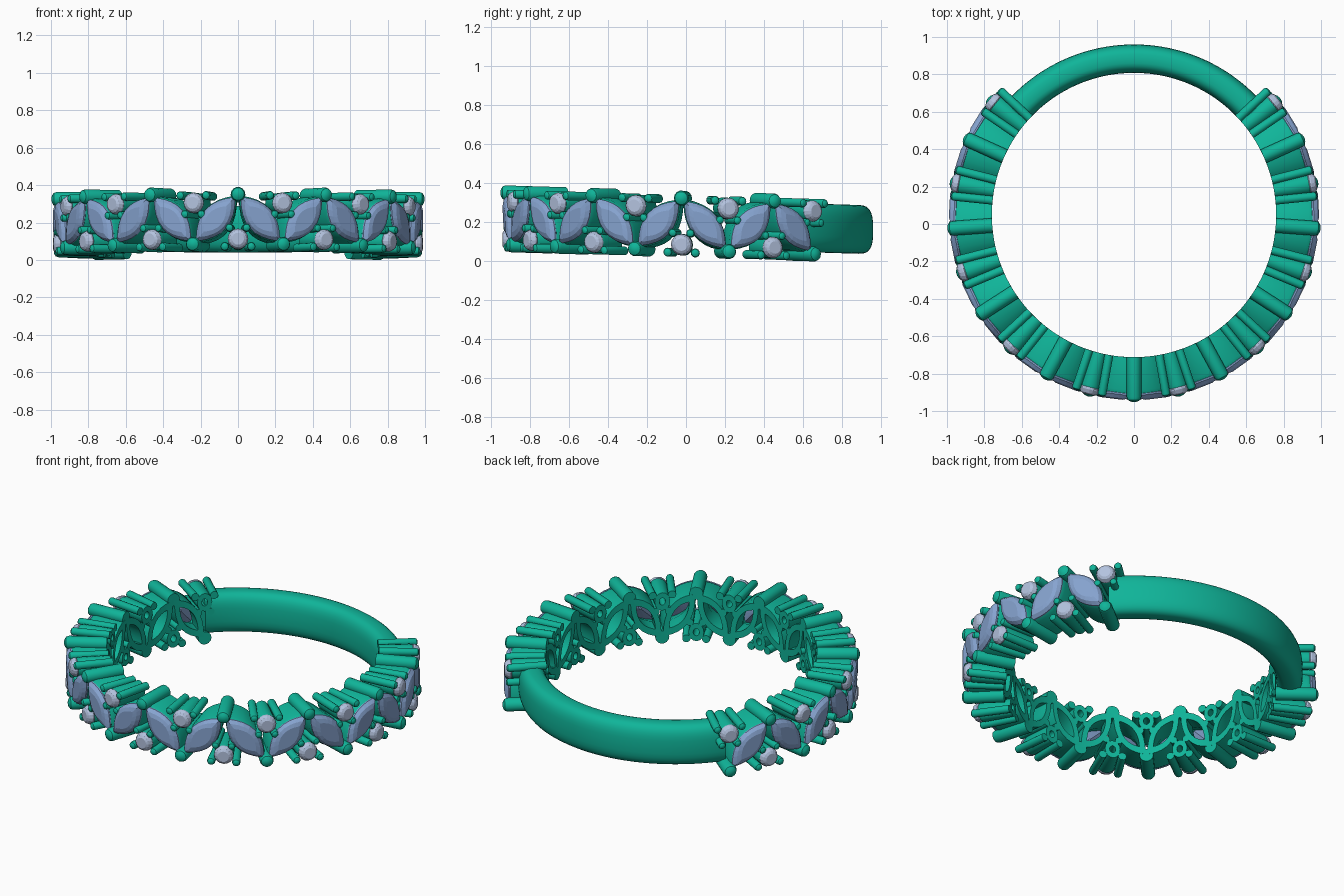
import bpy, bmesh
from math import sin, cos, pi, radians, copysign, hypot

if "Cube" in bpy.data.objects:
    bpy.data.objects.remove(bpy.data.objects["Cube"])

STEP = radians(14.3)      # angle between neighbouring beads
R_IN, R_OUT = 0.76, 0.955  # inside of the ring, top of the seats
TILT, MID, CY = 0.03, 0.1895, 0.048


def place(theta, u, v, r, wrap=False):
    """Local tangent u, height v, radius r at angle theta -> world."""
    if wrap:
        theta, u = theta + u / 0.96, 0
    x = r * sin(theta) + u * cos(theta)
    y = -r * cos(theta) + u * sin(theta)
    return (x, y + CY, MID + v - TILT * y)


def loft(bm, rings, closed=False):
    rows = [[bm.verts.new(p) for p in ring] for ring in rings]
    pairs = list(zip(rows, rows[1:]))
    if closed:
        pairs.append((rows[-1], rows[0]))
    else:
        bm.faces.new(rows[0])
        bm.faces.new(rows[-1])
    n = len(rows[0])
    for a, b in pairs:
        for i in range(n):
            j = (i + 1) % n
            bm.faces.new((a[i], a[j], b[j], b[i]))


def finish(bm, name, mat, smooth):
    bmesh.ops.recalc_face_normals(bm, faces=bm.faces)
    me = bpy.data.meshes.new(name)
    bm.to_mesh(me)
    bm.free()
    ob = bpy.data.objects.new(name, me)
    bpy.context.collection.objects.link(ob)
    me.materials.append(mat)
    if smooth:
        bpy.ops.object.select_all(action='DESELECT')
        ob.select_set(True)
        bpy.context.view_layer.objects.active = ob
        bpy.ops.object.shade_smooth_by_angle(angle=radians(35))


def material(name, rgb):
    m = bpy.data.materials.new(name)
    m.diffuse_color = (*rgb, 1)
    m.use_nodes = True
    m.node_tree.nodes["Principled BSDF"].inputs["Base Color"].default_value = m.diffuse_color
    return m


def circle(rad, n=16):
    return [(rad * cos(2 * pi * i / n), rad * sin(2 * pi * i / n)) for i in range(n)]


def leaf(a, b, direction=(1, 0), n=24):
    """Pointed oval of half length a and half width b along a direction."""
    dx, dy = direction
    pts = []
    for i in range(n):
        t = 2 * pi * i / n
        p, q = a * cos(t), b * sin(t) * abs(sin(t))
        pts.append((p * dx - q * dy, p * dy + q * dx))
    return pts


def tube(bm, theta, v, rad, r_end):
    """Radial post with a domed outer end."""
    prof = [(R_IN, 1), (r_end - 0.7 * rad, 1), (r_end - 0.3 * rad, 0.85),
            (r_end - 0.08 * rad, 0.5), (r_end, 0.15)]
    loft(bm, [[place(theta, p, v + q, r) for p, q in circle(rad * s, 14)] for r, s in prof])


def seat(bm, theta, v, shape):
    """Hollow radial cup; shape(k) gives outline number k."""
    prof = [(R_IN, 'hole'), (R_IN, 'base'), (R_OUT - 0.02, 'wall'), (R_OUT, 'lip'), (0.86, 'hole')]
    loft(bm, [[place(theta, p, v + q, r, True) for p, q in shape[k]] for r, k in prof], True)


def gem(bm, theta, v, outline, top):
    """Cut stone: pavilion, girdle, crown and flat table."""
    prof = [(0.885, 0.08), (top - 0.035, 1), (top - 0.027, 1), (top - 0.008, 0.82), (top, 0.58)]
    loft(bm, [[place(theta, p * s, v + q * s, r) for p, q in outline] for r, s in prof])


green = material("green_metal", (0.005, 0.46, 0.32))
blue = material("blue_stone", (0.24, 0.37, 0.63))
pale = material("pale_stone", (0.45, 0.54, 0.73))

# plain rounded band across the back
bm = bmesh.new()
rings = []
for i in range(65):
    th = radians(129 + 102 * i / 64)
    ring = []
    for j in range(32):
        t = 2 * pi * j / 32
        c, s = cos(t), sin(t)
        ring.append(place(th, 0, 0.125 * copysign(abs(s) ** 0.7, s),
                          0.836 + 0.076 * copysign(abs(c) ** 0.7, c)))
    rings.append(ring)
loft(bm, rings)
finish(bm, "plain_band", green, True)

# leaf-shaped seats and stones in a zigzag
seats, stones = bmesh.new(), bmesh.new()
L = hypot(0.21, 0.235)
for k in range(-9, 9):
    d = (0.21 / L, (-0.235 if k % 2 == 0 else 0.235) / L)
    th = (k + 0.5) * STEP
    seat(seats, th, 0, {'hole': leaf(0.105, 0.042, d), 'base': leaf(0.17, 0.08, d),
                        'wall': leaf(0.168, 0.08, d), 'lip': leaf(0.155, 0.07, d)})
    gem(stones, th, 0, leaf(0.157, 0.075, d), 0.988)
finish(seats, "leaf_seats", green, True)
finish(stones, "leaf_stones", blue, False)

# beads at the zigzag points, round stones opposite them with four prongs each
beads, prongs = bmesh.new(), bmesh.new()
seats, stones = bmesh.new(), bmesh.new()
for k in range(-9, 10):
    th = k * STEP
    side = 1 if k % 2 == 0 else -1
    tube(beads, th, side * 0.133, 0.039, 1.0)
    v = -0.106 if side > 0 else 0.087
    seat(seats, th, v, {'hole': circle(0.022), 'base': circle(0.055),
                        'wall': circle(0.056), 'lip': circle(0.05)})
    gem(stones, th, v, circle(0.055), 0.99)
    for m in (-1, 1):
        tube(prongs, th + m * 0.07 / 0.96, v - side * 0.04, 0.023, 0.985)
        tube(prongs, th + m * 0.045 / 0.96, v + side * 0.06, 0.021, 0.985)
finish(beads, "bead_posts", green, True)
finish(prongs, "stone_prongs", green, True)
finish(seats, "round_seats", green, True)
finish(stones, "round_stones", pale, False)
